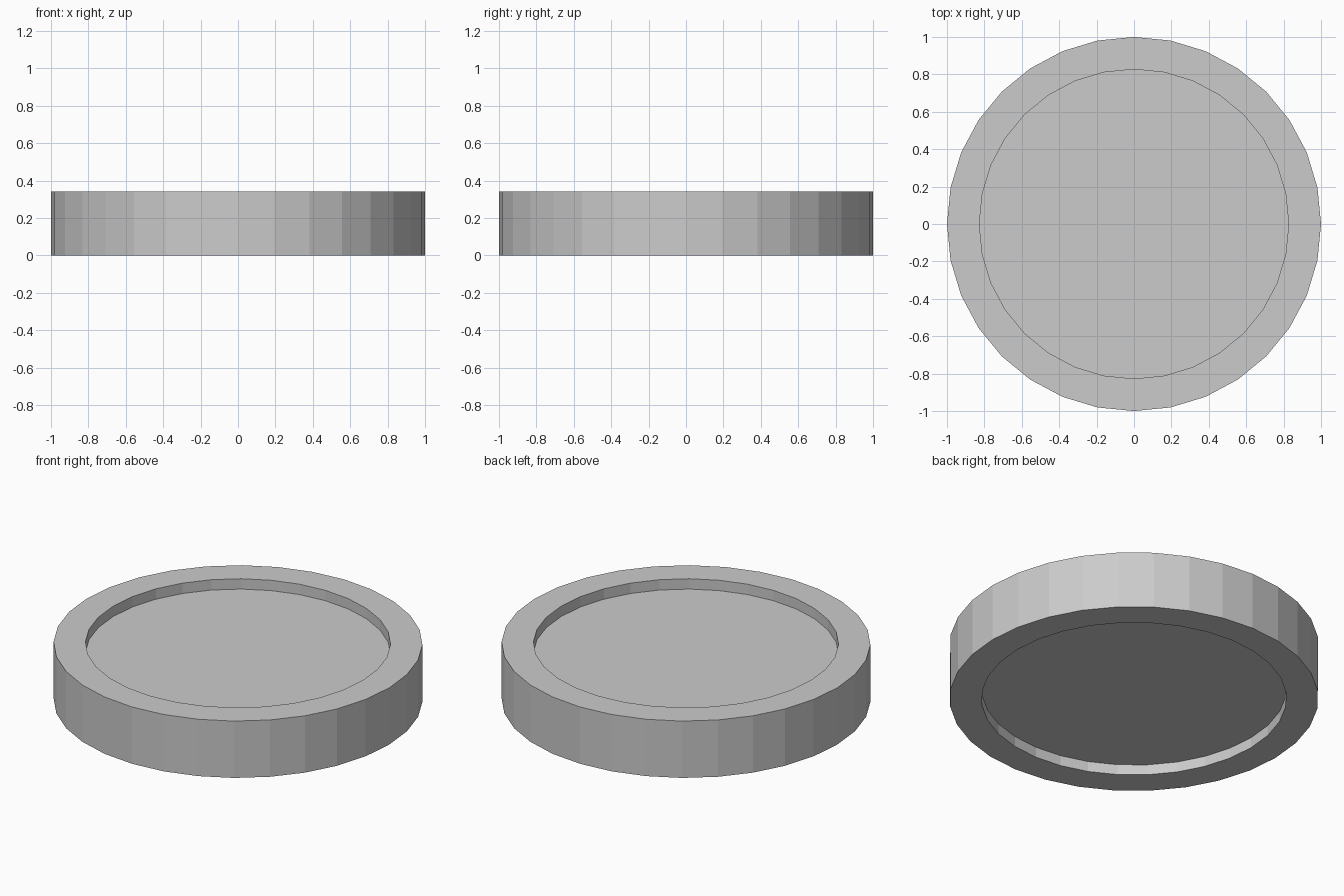
import bpy, bmesh
from mathutils import Matrix

if "Cube" in bpy.data.objects:
    bpy.data.objects.remove(bpy.data.objects["Cube"])

HEIGHT, RIM, DEPTH, SIDES = 0.34, 0.827, 0.062, 32

# Solid 32-sided disc
bm = bmesh.new()
bmesh.ops.create_cone(bm, cap_ends=True, segments=SIDES, radius1=1, radius2=1,
                      depth=HEIGHT, matrix=Matrix.Translation((0, 0, HEIGHT / 2)))

# Sink a round recess into the top and bottom caps, leaving a raised rim
caps = [f for f in bm.faces if len(f.verts) == SIDES]
for cap in caps:
    normal = cap.normal.copy()
    for sink in (0, DEPTH):
        cap = bmesh.ops.extrude_discrete_faces(bm, faces=[cap])["faces"][0]
        for v in cap.verts:
            if sink:
                v.co -= normal * sink
            else:
                v.co.x *= RIM
                v.co.y *= RIM

bmesh.ops.recalc_face_normals(bm, faces=bm.faces)
mesh = bpy.data.meshes.new("rimmed_disc")
bm.to_mesh(mesh)
bm.free()
disc = bpy.data.objects.new("rimmed_disc", mesh)
bpy.context.collection.objects.link(disc)
